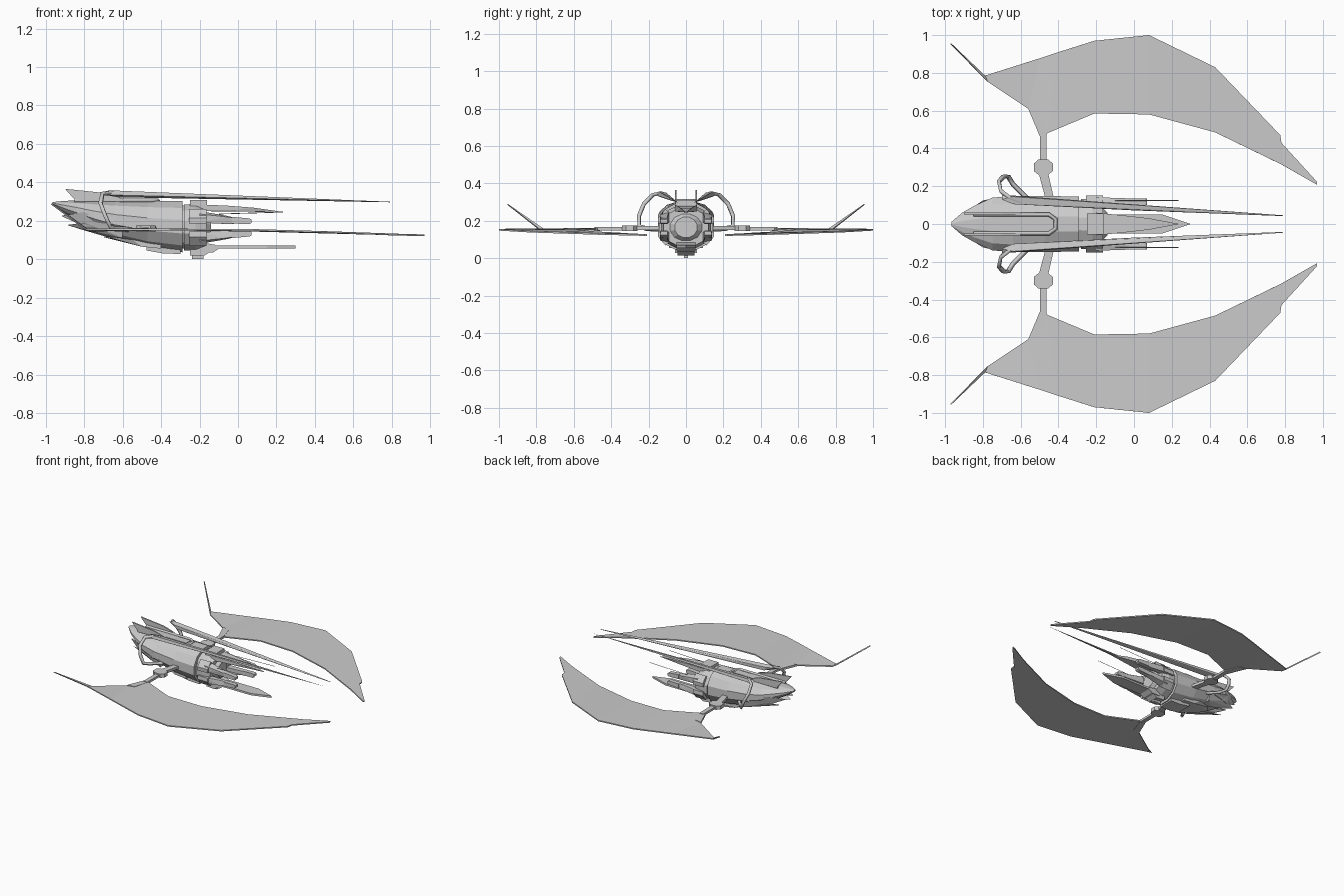
import bpy, bmesh
from math import sin, cos, pi

if "Cube" in bpy.data.objects:
    bpy.data.objects.remove(bpy.data.objects["Cube"])


def finish(name, bm):
    bmesh.ops.recalc_face_normals(bm, faces=bm.faces[:])
    me = bpy.data.meshes.new(name)
    bm.to_mesh(me)
    bm.free()
    ob = bpy.data.objects.new(name, me)
    bpy.context.collection.objects.link(ob)
    return ob


def solid(name, pts, sides=(1, -1), flips=(1,)):
    """Convex block through points, mirrored across y, optionally across z = 0.165."""
    bm = bmesh.new()
    for s in sides:
        for f in flips:
            vs = [bm.verts.new((x, y * s, 0.165 + (z - 0.165) * f)) for x, y, z in pts]
            r = bmesh.ops.convex_hull(bm, input=vs)
            junk = [v for v in r["geom_interior"] if isinstance(v, bmesh.types.BMVert)]
            bmesh.ops.delete(bm, geom=junk, context="VERTS")
    return finish(name, bm)


def box(x0, x1, y0, y1, z0, z1):
    return [(x, y, z) for x in (x0, x1) for y in (y0, y1) for z in (z0, z1)]


def loft(name, stations, n=12):
    """Elliptical sections along x: (x, half width, bottom z, top z)."""
    bm = bmesh.new()
    rings = []
    for x, w, zb, zt in stations:
        rings.append([bm.verts.new((x, w * 1.03 * cos(2 * pi * (i + .5) / n),
                     (zb + zt) / 2 + (zt - zb) / 2 * 1.03 * sin(2 * pi * (i + .5) / n)))
                     for i in range(n)])
    for a, b in zip(rings, rings[1:]):
        for i in range(n):
            j = (i + 1) % n
            bm.faces.new((a[i], a[j], b[j], b[i]))
    bm.faces.new(rings[0])
    bm.faces.new(rings[-1])
    return finish(name, bm)


def tube(name, pts, r, sides=(1, -1)):
    cu = bpy.data.curves.new(name, "CURVE")
    cu.dimensions = "3D"
    cu.bevel_depth = r
    cu.bevel_resolution = 0
    cu.use_fill_caps = True
    for s in sides:
        sp = cu.splines.new("POLY")
        sp.points.add(len(pts) - 1)
        for p, (x, y, z) in zip(sp.points, pts):
            p.co = (x, y * s, z, 1)
    ob = bpy.data.objects.new(name, cu)
    bpy.context.collection.objects.link(ob)
    bpy.ops.object.select_all(action="DESELECT")
    bpy.context.view_layer.objects.active = ob
    ob.select_set(True)
    bpy.ops.object.convert(target="MESH")


# Main hull with slanted nose, then the rear collar
loft("hull", [(-.965, .012, .283, .297), (-.91, .06, .245, .303), (-.84, .10, .205, .306),
              (-.75, .14, .155, .306), (-.64, .15, .105, .306), (-.47, .15, .06, .304),
              (-.29, .145, .035, .303)])
loft("hull_gap", [(-.295, .12, .055, .28), (-.27, .12, .055, .28)])
loft("collar", [(-.28, .132, .045, .285), (-.22, .135, .045, .288), (-.165, .12, .06, .27)])
loft("engine_core", [(-.17, .09, .09, .24), (-.14, .06, .11, .22)])

# Overlapping nose plates and keel
solid("upper_nose_plate", [(-.92, .045, .225), (-.9, .055, .23), (-.8, .125, .245), (-.65, .15, .23),
                           (-.65, .145, .17), (-.8, .10, .17), (-.83, .07, .19), (-.65, .08, .17)])
solid("lower_nose_plate", [(-.89, .06, .178), (-.8, .11, .19), (-.6, .15, .18), (-.6, .13, .11),
                           (-.68, .06, .115), (-.8, .05, .15), (-.6, .05, .11)])
solid("belly_plate", [(-.70, 0, .115), (-.66, .05, .11), (-.5, .09, .065), (-.4, .09, .055),
                      (-.4, .09, .1), (-.6, .09, .14), (-.66, -.05, .11), (-.5, -.09, .065),
                      (-.4, -.09, .055), (-.4, -.09, .1), (-.6, -.09, .14)], sides=(1,))
solid("keel", [(x, y, z) for y in (-.06, .06) for x, z in
               ((-.475, .045), (-.475, .08), (-.39, .03), (-.3, .027), (-.3, .08))], sides=(1,))

# Raised U-shaped frame and twin fins on the back
tube("top_frame", [(-.85, .05, .305), (-.45, .05, .305), (-.415, .025, .305), (-.415, 0, .305)], .011)
solid("top_panel", box(-.83, -.44, -.03, .03, .295, .309), sides=(1,))
solid("dorsal_fin", [(x, y, z) for y in (.05, .06) for x, z in
                     ((-.9, .366), (-.7, .345), (-.6, .315), (-.6, .3), (-.85, .31))])

# Long tapering blades held by curved ribs
solid("long_blade", [(-.70, .13, .352), (-.70, .155, .335), (-.64, .145, .357), (-.62, .145, .33),
                     (-.62, .105, .322), (-.64, .105, .35), (0, .092, .33), (0, .072, .316),
                     (.79, .046, .299), (.79, .042, .296)])
tube("blade_rib", [(-.57, .14, .155), (-.64, .21, .158), (-.665, .25, .17), (-.69, .252, .225),
                   (-.715, .225, .29), (-.705, .175, .34), (-.66, .14, .347), (-.6, .12, .34)], .013)

# Wing surfaces: outer and inner edge points
outer = [(-.97, .955, .288), (-.79, .785, .155), (-.5, .877, .154), (-.4, .91, .154), (-.21, .97, .153),
         (.08, 1, .152), (.43, .83, .142), (.775, .47, .130), (.78, .43, .129), (.97, .222, .124)]
inner = [(-.966, .95, .286), (-.775, .753, .148), (-.56, .61, .152), (-.46, .48, .157), (-.21, .585, .152),
         (.08, .58, .148), (.43, .485, .139), (.775, .318, .130), (.79, .31, .129), (.968, .208, .124)]
bm = bmesh.new()
for s in (1, -1):
    rows = [[bm.verts.new((x, y * s, z)) for x, y, z in edge] for edge in (outer, inner)]
    for i in range(len(outer) - 1):
        bm.faces.new((rows[0][i], rows[0][i + 1], rows[1][i + 1], rows[1][i])[::s])
wing = bm
for f in wing.faces:
    f.normal_update()
    if f.normal.z < 0:
        f.normal_flip()
me = bpy.data.meshes.new("wings")
wing.to_mesh(me)
wing.free()
ob = bpy.data.objects.new("wings", me)
bpy.context.collection.objects.link(ob)
mod = ob.modifiers.new("thickness", "SOLIDIFY")
mod.thickness = .009
mod.offset = 0

# Wing arms and octagonal joints
solid("wing_root", [(x, y, z) for z in (.146, .162) for x, y in
                    ((-.56, .61), (-.497, .46), (-.46, .475), (-.5, .6))])
solid("outer_arm", box(-.497, -.462, .32, .49, .148, .166))
solid("wing_joint", [(x, y, z) for z in (.145, .175) for x, y in
                     ((-.53, .28), (-.53, .32), (-.505, .342), (-.455, .342),
                      (-.43, .32), (-.43, .28), (-.455, .26), (-.505, .26))])
solid("inner_arm", [(x, y, z) for z in (.15, .171) for x, y in
                    ((-.505, .27), (-.455, .27), (-.425, .14), (-.47, .14))])

# Four diagonal prongs with clamp blocks
solid("diagonal_clamp", [(x, y, z) for x in (-.255, -.165) for y, z in
                         ((.09, .245), (.11, .262), (.15, .215), (.148, .185), (.12, .185))], flips=(1, -1))
solid("diagonal_prong", [(-.2, .09, .25), (-.2, .14, .235), (-.2, .14, .19), (-.2, .09, .19),
                         (-.06, .1, .226), (-.06, .138, .22), (-.06, .13, .183), (-.06, .1, .185),
                         (.0, .1, .212), (.0, .13, .212), (.0, .13, .185), (.0, .1, .185)], flips=(1, -1))
solid("prong_tip", [(x, y, z) for x, a, b in ((-.03, .185, .22), (.06, .183, .212), (.07, .188, .206))
                    for y in (.1, .135) for z in (a, b)], flips=(1, -1))
tube("needle", [(-.1, .125, .235), (.235, .125, .245)], .002)

# Top and bottom centre prongs
solid("top_clamp", box(-.25, -.16, -.055, .055, .26, .308), sides=(1,))
solid("top_prong", [(-.2, .06, .285), (-.2, .06, .25), (-.2, -.06, .285), (-.2, -.06, .25),
                    (-.05, .045, .278), (-.05, -.045, .278), (-.05, .045, .25), (-.05, -.045, .25),
                    (.08, .03, .268), (.08, -.03, .268), (.24, 0, .245)], sides=(1,))
solid("bottom_clamp", [(x, y, z) for y in (-.045, .045) for x, z in
                       ((-.25, .07), (-.25, .02), (-.18, .015), (-.15, .035), (-.15, .075))], sides=(1,))
solid("bottom_stud", box(-.24, -.18, -.012, .012, 0, .03), sides=(1,))
solid("bottom_prong_base", [(x, y, z) for y in (-.05, .05) for x, z in
                            ((-.2, .035), (-.2, .09), (-.12, .075), (-.1, .055), (-.13, .035))], sides=(1,))
solid("bottom_prong", [(x, y, z) for z in (.055, .07) for x, y in
                       ((-.15, -.05), (.15, -.05), (.3, 0), (.15, .05), (-.15, .05))], sides=(1,))
